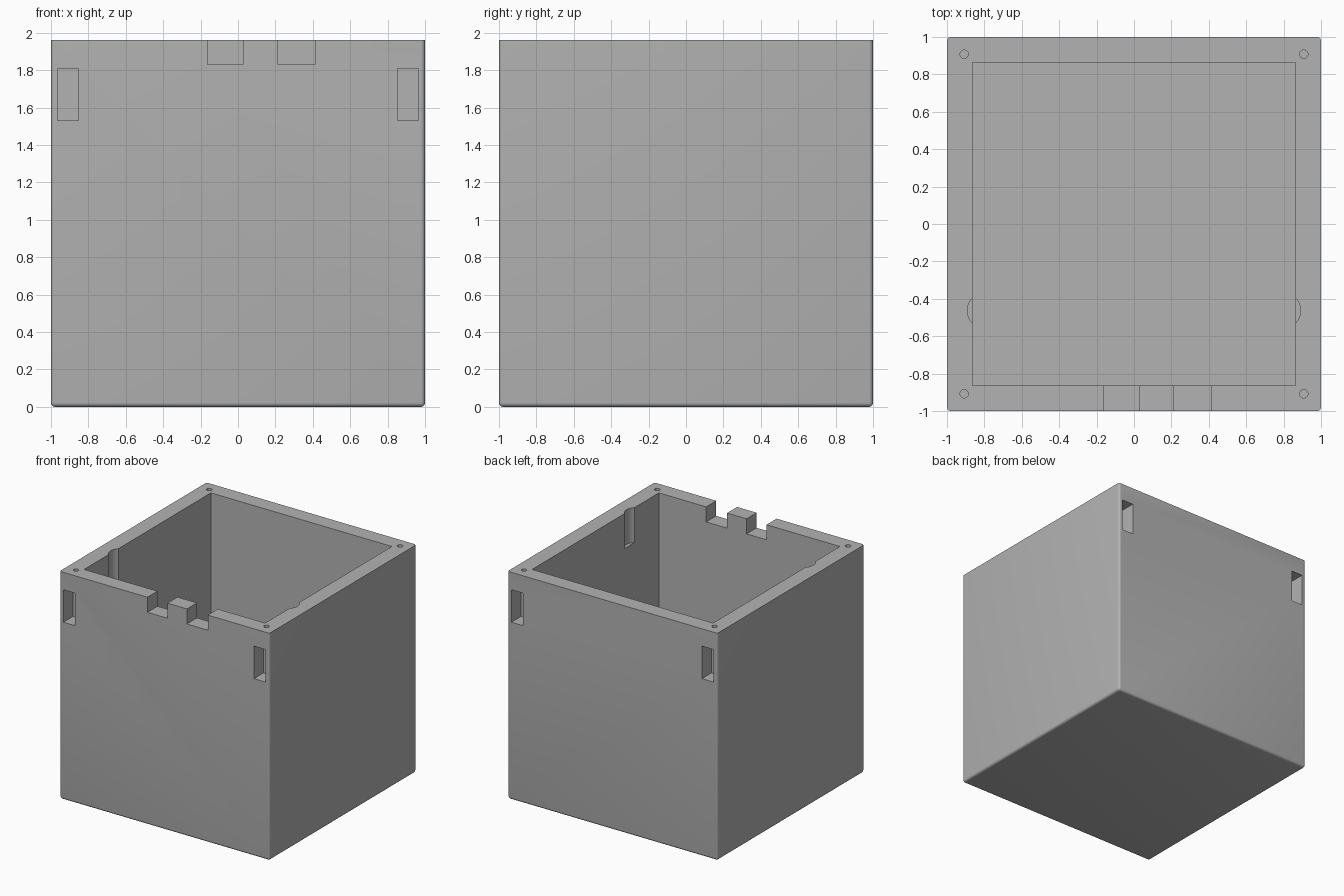
import bpy, bmesh, math

H = 1.96        # height
INNER = 0.863   # half width of the cavity

cube = bpy.data.objects.get("Cube")
if cube:
    bpy.data.objects.remove(cube, do_unlink=True)

grey = bpy.data.materials.new("plain grey")
grey.use_nodes = True
colour = (0.45, 0.45, 0.45, 1)
grey.diffuse_color = colour
grey.node_tree.nodes["Principled BSDF"].inputs["Base Color"].default_value = colour


def make(name, bm):
    mesh = bpy.data.meshes.new(name)
    bm.to_mesh(mesh)
    bm.free()
    obj = bpy.data.objects.new(name, mesh)
    bpy.context.collection.objects.link(obj)
    mesh.materials.append(grey)
    return obj


def block(name, lo, hi, round_edges=0):
    bm = bmesh.new()
    bmesh.ops.create_cube(bm, size=1)
    for v in bm.verts:
        v.co = [a + (b - a) * (c + 0.5) for a, b, c in zip(lo, hi, v.co)]
    if round_edges:
        # Every edge except the rim
        edges = [e for e in bm.edges if min(v.co.z for v in e.verts) < hi[2] - 0.1]
        bmesh.ops.bevel(bm, geom=edges, offset=round_edges, segments=5,
                        profile=0.5, affect='EDGES')
    return make(name, bm)


def rod(name, x, y, radius, z0, z1, sides):
    bm = bmesh.new()
    bmesh.ops.create_cone(bm, cap_ends=True, segments=sides, radius1=radius,
                          radius2=radius, depth=z1 - z0)
    bmesh.ops.translate(bm, verts=bm.verts, vec=(x, y, (z0 + z1) / 2))
    return make(name, bm)


# Box body, rounded below and at the corners
box = block("open_box", (-1, -1, 0), (1, 1, H), 0.022)

# Cavity
cutters = [block("cavity_cutter", (-INNER, -INNER, 0.135), (INNER, INNER, H + 0.1))]

# Two notches in the front rim
for x0, x1 in ((-0.163, 0.027), (0.213, 0.412)):
    cutters.append(block("notch_cutter", (x0, -1.1, 1.83), (x1, -0.8, H + 0.1)))

for sx in (-1, 1):
    # Finger groove in each inner side wall
    cutters.append(rod("groove_cutter", sx * 0.796, -0.463, 0.095, 1.66, H + 0.1, 48))
    for sy in (-1, 1):
        # Nut pocket and screw hole at each corner
        x, y = sx * 0.908, sy * 0.935
        cutters.append(block("pocket_cutter", (x - 0.056, y - 0.065, 1.53),
                             (x + 0.056, y + 0.065 + 0.0, 1.81)))
        cutters[-1].location.y = sy * 0.0
        cutters.append(block("pocket_mouth_cutter", (x - 0.056, sy * 1.03 - 0.05, 1.53),
                             (x + 0.056, sy * 1.03 + 0.05, 1.81)))
        cutters.append(rod("screw_hole_cutter", x, sy * 0.908, 0.022, 1.6, H + 0.1, 24))

# Cut everything out and drop the cutters
bpy.context.view_layer.objects.active = box
for c in cutters:
    c.hide_render = True
    mod = box.modifiers.new("cut", 'BOOLEAN')
    mod.operation = 'DIFFERENCE'
    mod.solver = 'EXACT'
    mod.object = c
    bpy.ops.object.modifier_apply(modifier=mod.name)
for c in cutters:
    bpy.data.objects.remove(c, do_unlink=True)

bpy.ops.object.select_all(action='DESELECT')
box.select_set(True)
bpy.ops.object.shade_smooth_by_angle(angle=math.radians(30))
